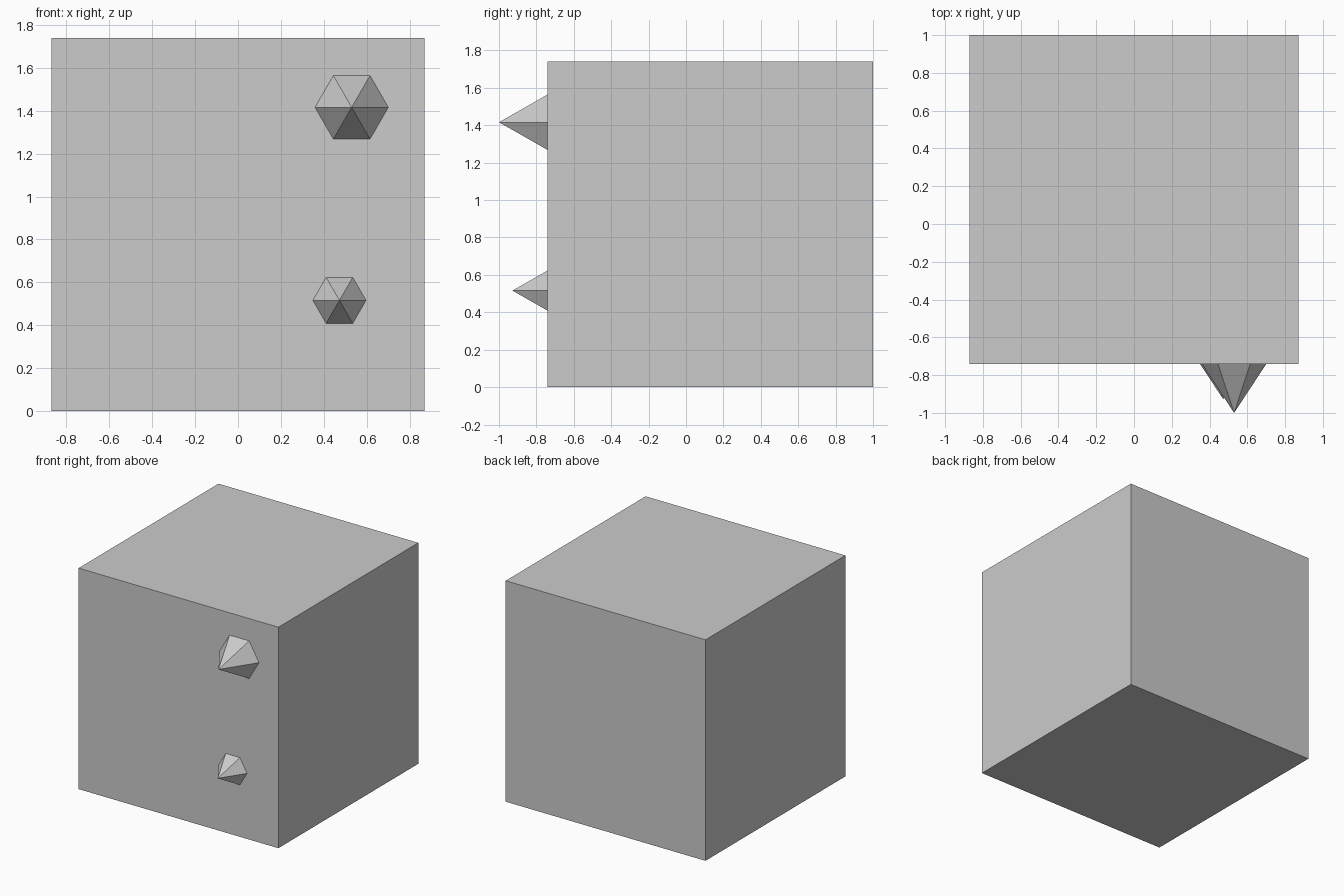
import bpy, bmesh
from math import cos, sin, pi
from mathutils import Matrix, Vector

if "Cube" in bpy.data.objects:
    bpy.data.objects.remove(bpy.data.objects["Cube"])

SIZE = 1.74
FRONT, BACK = -0.74, 1.0


def finish(name, bm):
    bmesh.ops.recalc_face_normals(bm, faces=bm.faces)
    mesh = bpy.data.meshes.new(name)
    bm.to_mesh(mesh)
    bm.free()
    obj = bpy.data.objects.new(name, mesh)
    bpy.context.collection.objects.link(obj)
    return obj


# Cube body with a flush panel inset into its back face
bm = bmesh.new()
bmesh.ops.create_cube(bm, size=SIZE, matrix=Matrix.Translation(
    (0, (FRONT + BACK) / 2, SIZE / 2)))
back = max(bm.faces, key=lambda f: f.calc_center_median().y)
bmesh.ops.inset_region(bm, faces=[back], thickness=0.087, depth=0)
finish("body", bm)


# Six-sided spike pointing forward, with two corners level with its axis
def spike(name, x, z, radius, length):
    bm = bmesh.new()
    tip = bm.verts.new((x, FRONT - length, z))
    ring = [bm.verts.new(Vector((x + radius * cos(i * pi / 3), FRONT,
                                 z + radius * sin(i * pi / 3))))
            for i in range(6)]
    bm.faces.new(ring)
    for i in range(6):
        bm.faces.new((tip, ring[i], ring[(i + 1) % 6]))
    return finish(name, bm)


spike("upper_spike", 0.53, 1.416, 0.171, 0.26)
spike("lower_spike", 0.473, 0.516, 0.124, 0.188)
